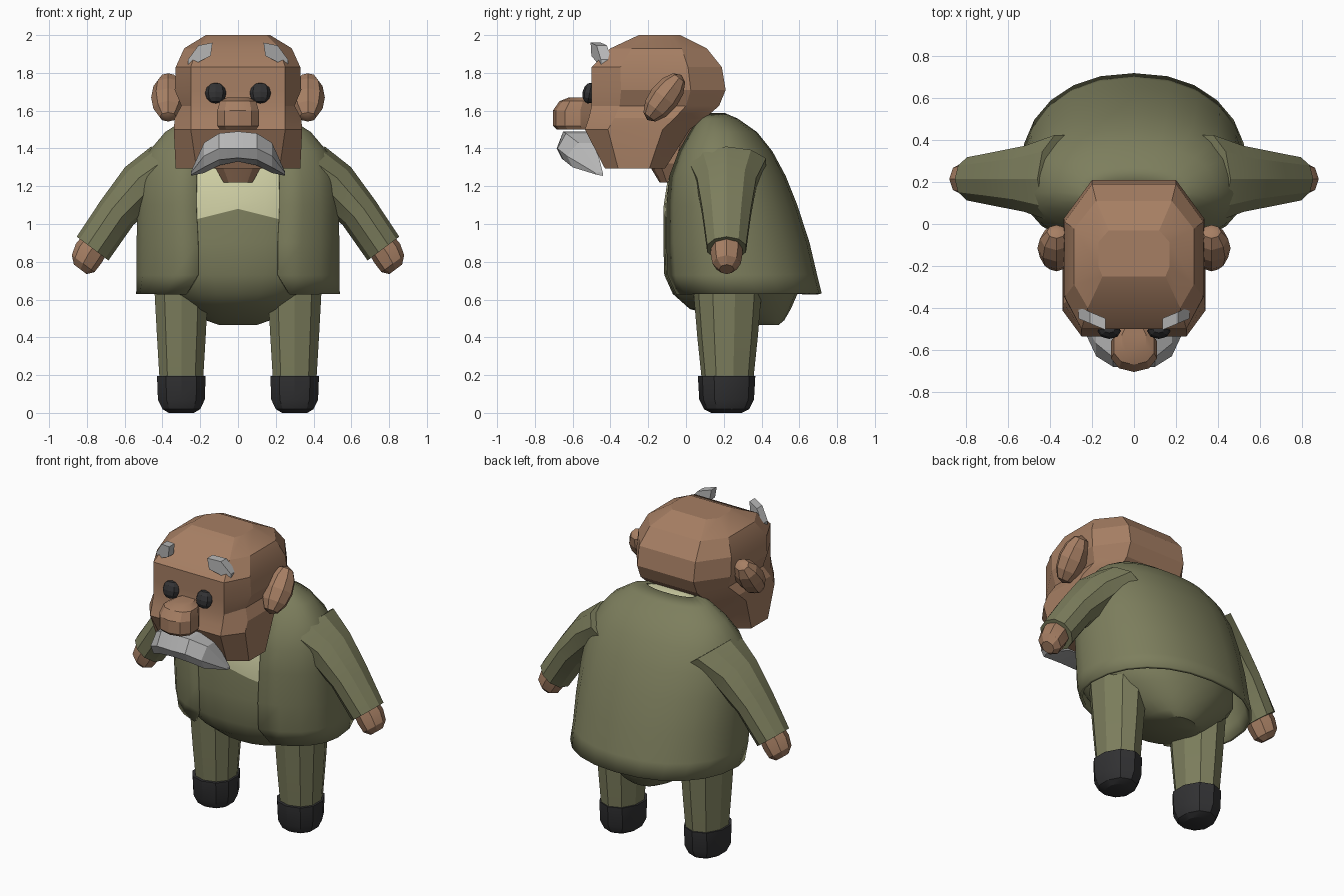
import bpy, bmesh, math

if "Cube" in bpy.data.objects:
    bpy.data.objects.remove(bpy.data.objects["Cube"])


def material(name, rgb):
    m = bpy.data.materials.new(name)
    m.diffuse_color = (*rgb, 1)
    m.use_nodes = True
    m.node_tree.nodes["Principled BSDF"].inputs["Base Color"].default_value = m.diffuse_color
    return m


SKIN = material("brown skin", (0.38, 0.21, 0.125))
GREEN = material("olive cloth", (0.205, 0.21, 0.11))
CREAM = material("cream shirt", (0.62, 0.62, 0.37))
GREY = material("grey hair", (0.47, 0.47, 0.47))
BLACK = material("black", (0.032, 0.032, 0.034))


def finish(name, bm, mats, angle=25):
    bmesh.ops.recalc_face_normals(bm, faces=bm.faces)
    me = bpy.data.meshes.new(name)
    bm.to_mesh(me)
    bm.free()
    for m in mats:
        me.materials.append(m)
    for p in me.polygons:
        p.use_smooth = True
    me.set_sharp_from_angle(angle=math.radians(angle))
    ob = bpy.data.objects.new(name, me)
    bpy.context.collection.objects.link(ob)
    return ob


def loft(name, rings, mat, closed=True, angle=25):
    """Skin a list of equal-length rings, capping them when closed."""
    bm = bmesh.new()
    vs = [[bm.verts.new(p) for p in r] for r in rings]
    n = len(vs[0])
    for a, b in zip(vs, vs[1:]):
        for i in range(n if closed else n - 1):
            j = (i + 1) % n
            bm.faces.new((a[i], a[j], b[j], b[i]))
    if closed:
        bm.faces.new(vs[0])
        bm.faces.new(vs[-1])
    return finish(name, bm, [mat], angle)


def spow(v, e):
    return math.copysign(abs(v) ** e, v)


def oval(z, w, yf, yb, n=20, p=2.2, x0=0.0, gap=None):
    """Horizontal rounded ring; a gap leaves the front open."""
    yc = yf + (yb - yf) * 0.42
    if gap is None:
        ts = [-math.pi / 2 + 2 * math.pi * i / n for i in range(n)]
    else:
        t0 = -math.acos((gap / w) ** (p / 2))
        ts = [t0 + (math.pi - 2 * t0) * i / n for i in range(n + 1)]
    pts = []
    for t in ts:
        s = math.sin(t)
        d = yb - yc if s > 0 else yc - yf
        pts.append((x0 + w * spow(math.cos(t), 2 / p), yc + d * spow(s, 2 / p), z))
    return pts


def tube(name, sections, side, mat, n=10):
    """Arm-direction tube; sections are x, z, in-plane radius, depth radius."""
    rings = []
    for x, z, r1, r2 in sections:
        ring = []
        for i in range(n):
            t = 2 * math.pi * i / n
            c = r1 * math.cos(t)
            ring.append((side * (x + 0.8 * c), 0.215 + r2 * math.sin(t), z + 0.6 * c))
        rings.append(ring)
    return loft(name, rings, mat)


def ball(name, loc, scale, mat, tilt=0.0):
    bm = bmesh.new()
    bmesh.ops.create_uvsphere(bm, u_segments=8, v_segments=6, radius=1)
    ob = finish(name, bm, [mat], 20)
    ob.location, ob.scale, ob.rotation_euler = loc, scale, (tilt, 0, 0)
    return ob


# Coat, open at the front: z, half width, front y, back y, half gap
coat_rows = [(0.63, 0.53, -0.08, 0.71, 0.27), (0.73, 0.53, -0.11, 0.685, 0.21),
             (0.9, 0.53, -0.115, 0.645, 0.21), (1.1, 0.525, -0.115, 0.58, 0.22),
             (1.25, 0.51, -0.10, 0.52, 0.22), (1.38, 0.465, -0.05, 0.45, 0.21),
             (1.48, 0.38, 0.01, 0.37, 0.18), (1.55, 0.27, 0.06, 0.27, 0.14),
             (1.58, 0.17, 0.10, 0.20, 0.10)]
coat = loft("coat", [oval(z, w, f, b, gap=g) for z, w, f, b, g in coat_rows],
            GREEN, closed=False, angle=35)
solid = coat.modifiers.new("cloth", "SOLIDIFY")
solid.thickness, solid.offset = 0.018, 0

# Body: waistcoat and seat below, shirt above
body_rows = [(0.465, 0.10, 0.36, 0.49), (0.49, 0.17, 0.24, 0.52),
             (0.55, 0.27, 0.02, 0.555), (0.63, 0.38, -0.07, 0.59),
             (0.73, 0.47, -0.115, 0.60), (0.9, 0.485, -0.12, 0.58),
             (1.03, 0.485, -0.12, 0.54), (1.12, 0.48, -0.115, 0.52),
             (1.25, 0.46, -0.095, 0.47), (1.38, 0.42, -0.04, 0.40),
             (1.48, 0.34, 0.02, 0.33), (1.55, 0.235, 0.07, 0.24),
             (1.575, 0.16, 0.105, 0.19)]
body = loft("body", [oval(z, w, f, b, n=24) for z, w, f, b in body_rows], GREEN, angle=30)
body.data.materials.append(CREAM)
for poly in body.data.polygons:
    poly.material_index = 1 if poly.center.z > 1.04 else 0
for v in body.data.vertices:  # arched waistcoat neckline
    if abs(v.co.z - 1.03) < 0.005 and v.co.y < 0:
        v.co.z = max(1.0, 1.08 - 0.25 * abs(v.co.x))

# Head: z, front y, back y, front, side and back half widths
head_rows = [(1.295, -0.43, -0.11, 0.22, 0.33, 0.22), (1.50, -0.535, 0.02, 0.25, 0.34, 0.2),
             (1.56, -0.515, 0.10, 0.25, 0.335, 0.2), (1.625, -0.50, 0.175, 0.25, 0.30, 0.2),
             (1.71, -0.50, 0.21, 0.25, 0.335, 0.2), (1.83, -0.50, 0.19, 0.25, 0.33, 0.2),
             (1.93, -0.40, 0.11, 0.22, 0.285, 0.18), (2.0, -0.25, -0.03, 0.15, 0.17, 0.12)]
head = []
for z, f, b, wf, wm, wb in head_rows:
    d = b - f
    half = [(wf, f), (wm, f + 0.22 * d), (wm, f + 0.74 * d), (wb, b)]
    head.append([(x, y, z) for x, y in half] + [(-x, y, z) for x, y in reversed(half)])
loft("head", head, SKIN, angle=22)
loft("neck", [oval(1.22, 0.08, -0.14, 0.0, n=10), oval(1.32, 0.14, -0.2, 0.03, n=10),
              oval(1.62, 0.16, -0.15, 0.13, n=10)], SKIN)

# Nose with a flat underside
loft("nose", [oval(z, w, f, -0.47, n=10) for z, w, f in
              [(1.50, 0.10, -0.685), (1.52, 0.115, -0.705), (1.60, 0.115, -0.705),
               (1.65, 0.10, -0.67), (1.67, 0.06, -0.62)]], SKIN)

# Moustache: y, z sections from the middle to the tip, mirrored
half = [(0.0, [(-.50, 1.49), (-.65, 1.49), (-.685, 1.40), (-.66, 1.35), (-.48, 1.33)]),
        (0.10, [(-.50, 1.48), (-.635, 1.48), (-.68, 1.40), (-.65, 1.34), (-.46, 1.31)]),
        (0.18, [(-.48, 1.43), (-.57, 1.43), (-.63, 1.36), (-.60, 1.30), (-.44, 1.27)]),
        (0.25, [(-.44, 1.27), (-.46, 1.275), (-.48, 1.27), (-.47, 1.26), (-.44, 1.255)])]
sections = [(-x, s) for x, s in reversed(half[1:])] + half
loft("moustache", [[(x, y, z) for y, z in s] for x, s in sections], GREY, angle=15)

brow = [(0.135, 1.96), (0.21, 1.945), (0.265, 1.87), (0.265, 1.77), (0.205, 1.86), (0.145, 1.89)]

for side, tag in ((-1, "right"), (1, "left")):
    # Face details
    loft("eyebrow_" + tag, [[(side * x, -0.505 + 0.42 * (x - 0.135) + d, z) for x, z in brow]
                            for d in (0, 0.055)], GREY, angle=15)
    ball("eye_" + tag, (side * 0.118, -0.51, 1.693), (0.056, 0.038, 0.056), BLACK, -0.2)
    ball("ear_" + tag, (side * 0.37, -0.115, 1.67), (0.09, 0.08, 0.15), SKIN, -0.65)
    # Arms
    tube("sleeve_" + tag, [(0.34, 1.32, 0.15, 0.22), (0.49, 1.22, 0.135, 0.165),
                           (0.64, 1.06, 0.108, 0.135), (0.77, 0.87, 0.105, 0.108)], side, GREEN)
    tube("hand_" + tag, [(0.745, 0.91, 0.078, 0.08), (0.79, 0.845, 0.085, 0.085),
                         (0.82, 0.79, 0.075, 0.075), (0.835, 0.76, 0.042, 0.04)], side, SKIN, 8)
    # Legs and shoes
    x0 = side * 0.30
    loft("leg_" + tag, [oval(z, w, 0.22 - d, 0.22 + d, n=10, x0=x0, p=2.1) for z, w, d in
                        [(0.16, 0.12, 0.135), (0.40, 0.135, 0.16), (0.75, 0.155, 0.19)]], GREEN)
    loft("shoe_" + tag, [oval(z, w, 0.215 - d, 0.215 + d, n=10, x0=x0, p=2.1) for z, w, d in
                         [(0.0, 0.07, 0.08), (0.02, 0.105, 0.12), (0.07, 0.13, 0.145),
                          (0.195, 0.135, 0.152)]], BLACK, angle=30)
